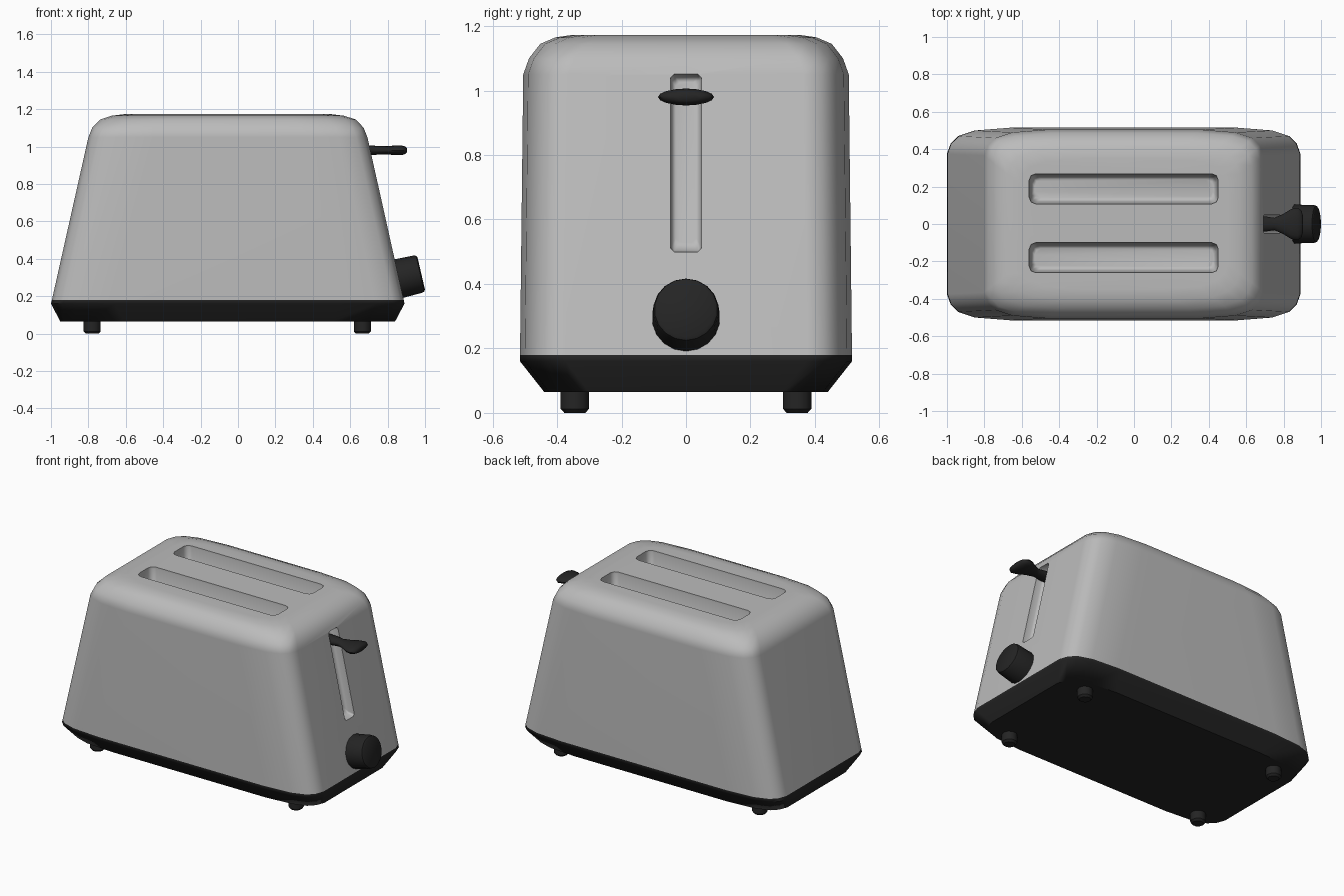
import bpy, bmesh, math
from mathutils import Vector, Matrix

if "Cube" in bpy.data.objects:
    bpy.data.objects.remove(bpy.data.objects["Cube"])


def material(name, c):
    m = bpy.data.materials.new(name)
    m.diffuse_color = (c, c, c, 1)
    m.use_nodes = True
    m.node_tree.nodes["Principled BSDF"].inputs["Base Color"].default_value = m.diffuse_color
    return m


STEEL = material("brushed grey", 0.5)
BLACK = material("black plastic", 0.018)


def loft(name, rings, mats=(), matrix=None):
    """Skin a stack of equal-length point rings and cap both ends."""
    bm = bmesh.new()
    vs = [[bm.verts.new(p) for p in ring] for ring in rings]
    n = len(vs[0])
    for a, b in zip(vs, vs[1:]):
        for i in range(n):
            j = (i + 1) % n
            bm.faces.new((a[i], a[j], b[j], b[i]))
    bm.faces.new(vs[0][::-1])
    bm.faces.new(vs[-1])
    bmesh.ops.recalc_face_normals(bm, faces=bm.faces)
    if matrix:
        bm.transform(matrix)
    me = bpy.data.meshes.new(name)
    bm.to_mesh(me)
    bm.free()
    for m in mats:
        me.materials.append(m)
    ob = bpy.data.objects.new(name, me)
    bpy.context.collection.objects.link(ob)
    return ob


def smooth(ob, angle):
    bpy.ops.object.select_all(action='DESELECT')
    ob.select_set(True)
    bpy.context.view_layer.objects.active = ob
    bpy.ops.object.shade_smooth_by_angle(angle=math.radians(angle))


def rounded(z, cx, cy, hx, hy, corner):
    """Rounded rectangle; corner lists insets from the sharp corner."""
    pts = []
    for sx, sy, rev in ((1, 1, False), (-1, 1, True), (-1, -1, False), (1, -1, True)):
        c = corner if not rev else corner[::-1]
        pts += [(cx + sx * (hx - dx), cy + sy * (hy - dy), z) for dx, dy in c]
    return pts


def circle(z, r, n):
    return [(r * math.cos(2 * math.pi * i / n), r * math.sin(2 * math.pi * i / n), z)
            for i in range(n)]


# Body shell: tapered stack of rounded sections (z, x min, x max, half depth)
CORNER = [(0, .14), (.02, .085), (.06, .045), (.15, .015), (.34, 0)]
SECTIONS = [(.065, -.95, .84, .44), (.16, -1.0, .89, .515), (.18, -.995, .886, .515),
            (1.05, -.80, .692, .505), (1.10, -.78, .672, .487), (1.145, -.735, .63, .452),
            (1.165, -.675, .565, .405), (1.173, -.61, .50, .35)]
body = loft("body", [rounded(z, (a + b) / 2, 0, (b - a) / 2, hy, CORNER)
                     for z, a, b, hy in SECTIONS], (STEEL, BLACK))
for f in body.data.polygons:
    f.material_index = 1 if f.center.z < .18 else 0

# Cutters: two bread slots and the lever groove
SLOT = [(0, .035), (.01, .01), (.035, 0)]
cutters = [loft("slot_cutter", [rounded(z, -.055, y, hx, hy, SLOT) for z, hx, hy in
                                ((1.25, .508, .082), (1.16, .505, .08),
                                 (1.08, .495, .07), (1.05, .475, .05))])
           for y in (.188, -.18)]


def groove_ring(depth, hy, z0, z1):
    pts = [(hy, z0 + .012), (hy, z1 - .012), (hy - .012, z1), (-hy + .012, z1),
           (-hy, z1 - .012), (-hy, z0 + .012), (-hy + .012, z0), (hy - .012, z0)]
    return [(.885 - .2216 * (z - .18) + depth, y, z) for y, z in pts]


cutters.append(loft("groove_cutter", [groove_ring(.06, .05, .49, 1.06),
                                      groove_ring(-.04, .047, .505, 1.045),
                                      groove_ring(-.06, .032, .53, 1.025)]))
bpy.context.view_layer.objects.active = body
for c in cutters:
    mod = body.modifiers.new("cut", 'BOOLEAN')
    mod.operation, mod.solver, mod.object = 'DIFFERENCE', 'EXACT', c
    bpy.ops.object.modifier_apply(modifier=mod.name)
for c in cutters:
    bpy.data.objects.remove(c)
smooth(body, 50)
wn = body.modifiers.new("even_shading", 'WEIGHTED_NORMAL')
wn.keep_sharp = True

# Lever: flattened oval sections along x (x, half width, half height)
LEVER = [(.62, .045, .026), (.70, .041, .027), (.75, .033, .023), (.80, .055, .022),
         (.84, .08, .026), (.875, .087, .026), (.895, .072, .02), (.903, .045, .012)]
lever = loft("lever", [[(x, ry * math.cos(a), .98 + rz * math.sin(a))
                        for a in (2 * math.pi * i / 16 for i in range(16))]
                       for x, ry, rz in LEVER], (BLACK,))
smooth(lever, 50)

# Browning knob, square to the sloping end
knob = loft("knob", [circle(z, r, 18) for z, r in
                     ((-.05, .104), (0, .106), (.113, .102), (.127, .098), (.133, .088))],
            (BLACK,),
            Matrix.Translation((.85, 0, .292)) @ Matrix.Rotation(math.radians(77), 4, 'Y'))
smooth(knob, 40)

# Four feet
for x, xn in ((-.78, "left"), (.665, "right")):
    for y, yn in ((-.345, "front"), (.345, "back")):
        foot = loft(f"{yn}_{xn}_foot", [circle(z, r, 10) for z, r in
                                        ((0, .034), (.012, .046), (.08, .046))],
                    (BLACK,), Matrix.Translation((x, y, 0)))
        smooth(foot, 40)
